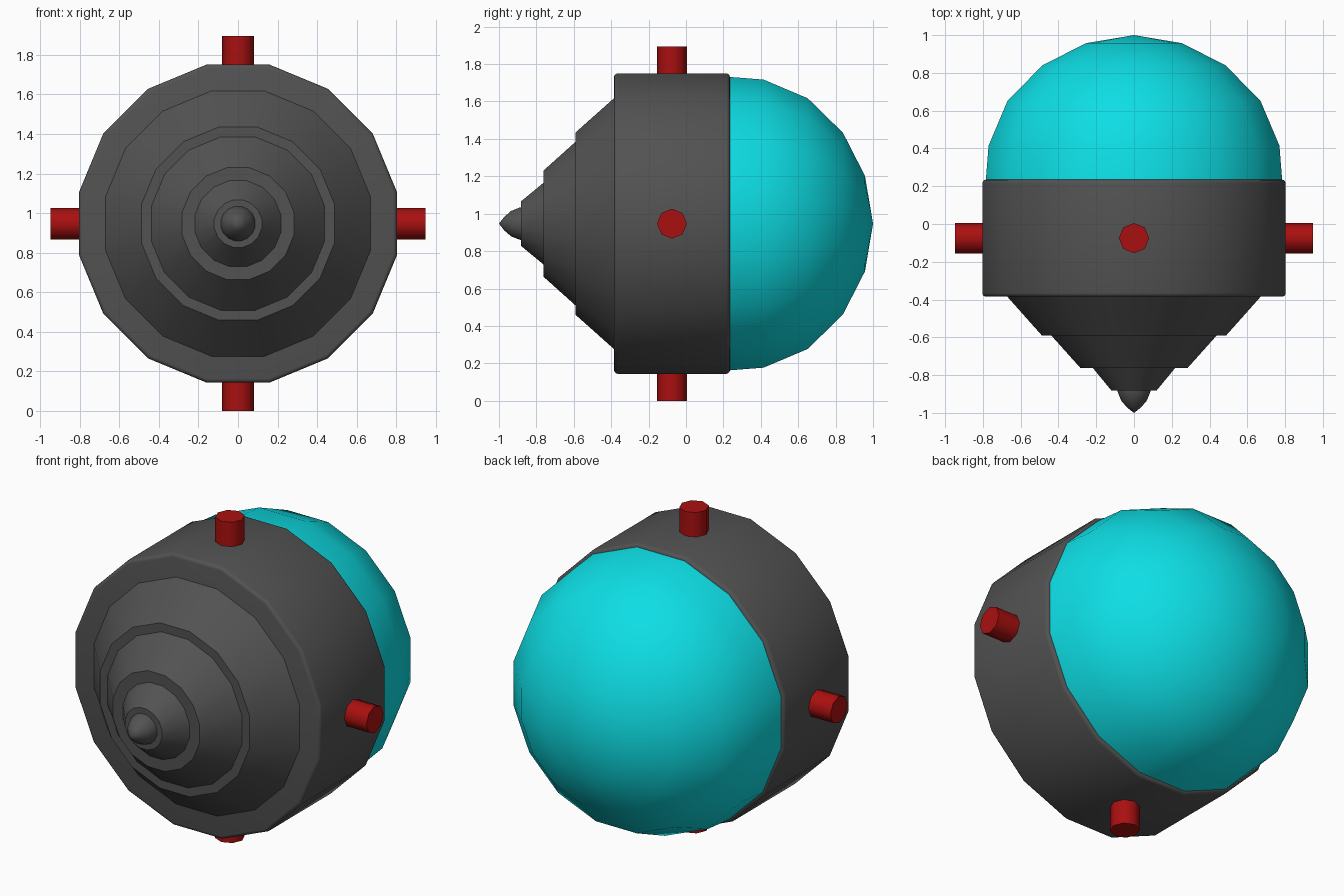
import bpy, bmesh, math
from mathutils import Matrix, Vector

cube = bpy.data.objects.get("Cube")
if cube:
    bpy.data.objects.remove(cube)

CENTRE_Z = 0.947
SIDES = 16
FLAT = math.cos(math.pi / SIDES)  # ratio of flat distance to corner radius


def material(name, rgb):
    m = bpy.data.materials.new(name)
    m.use_nodes = True
    m.diffuse_color = (*rgb, 1)
    m.node_tree.nodes["Principled BSDF"].inputs["Base Color"].default_value = (*rgb, 1)
    return m


grey = material("dark_grey", (0.085, 0.085, 0.085))
cyan = material("cyan", (0.004, 0.73, 0.78))
red = material("red", (0.4, 0.005, 0.005))


def finish(bm, name, mat, angle):
    bmesh.ops.recalc_face_normals(bm, faces=bm.faces)
    mesh = bpy.data.meshes.new(name)
    bm.to_mesh(mesh)
    bm.free()
    mesh.materials.append(mat)
    ob = bpy.data.objects.new(name, mesh)
    bpy.context.collection.objects.link(ob)
    bpy.ops.object.select_all(action='DESELECT')
    ob.select_set(True)
    bpy.context.view_layer.objects.active = ob
    bpy.ops.object.shade_smooth_by_angle(angle=math.radians(angle))
    return ob


def lathe(name, mat, profile):
    """Spin (radius, y) points around the front-to-back axis."""
    bm = bmesh.new()
    turn = Matrix.Rotation(math.pi / SIDES, 3, 'Y')
    verts = [bm.verts.new(turn @ Vector((r / FLAT, y, 0))) for r, y in profile]
    edges = [bm.edges.new(pair) for pair in zip(verts, verts[1:])]
    bmesh.ops.spin(bm, geom=verts + edges, axis=(0, 1, 0), cent=(0, 0, 0),
                   angle=math.tau, steps=SIDES, use_duplicate=False)
    bmesh.ops.remove_doubles(bm, verts=bm.verts, dist=0.0005)
    bmesh.ops.translate(bm, verts=bm.verts, vec=(0, 0, CENTRE_Z))
    return finish(bm, name, mat, 40)


# Wide body band with softened rims
front, back, radius, soft = -0.385, 0.235, 0.803, 0.02
arc = [(math.sin(math.radians(a)), math.cos(math.radians(a))) for a in (0, 30, 60, 90)]
inner = radius - soft
front_rim = [(inner + soft * s, front + soft - soft * c) for s, c in arc]
back_rim = [(inner + soft * s, back - soft + soft * c) for s, c in reversed(arc)]
lathe("body_band", grey, [(0, front)] + front_rim + back_rim + [(0, back)])

# Stepped drill: three tapered sections, each (back radius, back y, front radius, front y)
sections = [(0.675, -0.38, 0.488, -0.59),
            (0.447, -0.58, 0.283, -0.763),
            (0.224, -0.755, 0.12, -0.881)]
for i, (r0, y0, r1, y1) in enumerate(sections, 1):
    lathe(f"drill_section_{i}", grey, [(0, y0), (r0, y0), (r1, y1), (0, y1)])

# Rounded drill tip
lathe("drill_tip", grey, [(0, -0.87), (0.088, -0.87), (0.086, -0.89),
                          (0.068, -0.935), (0.036, -0.972), (0, -1.0)])

# Rear dome
lathe("rear_dome", cyan, [(0, 0.16), (0.79, 0.16), (0.77, 0.415), (0.67, 0.651),
                          (0.486, 0.839), (0.255, 0.957), (0, 1.0)])

# Four pegs around the band
peg_names = ("left_peg", "top_peg", "right_peg", "bottom_peg")
for i, name in enumerate(peg_names):
    bm = bmesh.new()
    bmesh.ops.create_cone(bm, cap_ends=True, segments=8, radius1=0.08, radius2=0.08,
                          depth=0.25, matrix=Matrix.Translation((0, 0, 0.822)))
    spin = Matrix.Rotation(math.pi / 2 * (1 - i), 4, 'Y')
    bm.transform(Matrix.Translation((0, -0.075, CENTRE_Z)) @ spin)
    finish(bm, name, red, 50)
